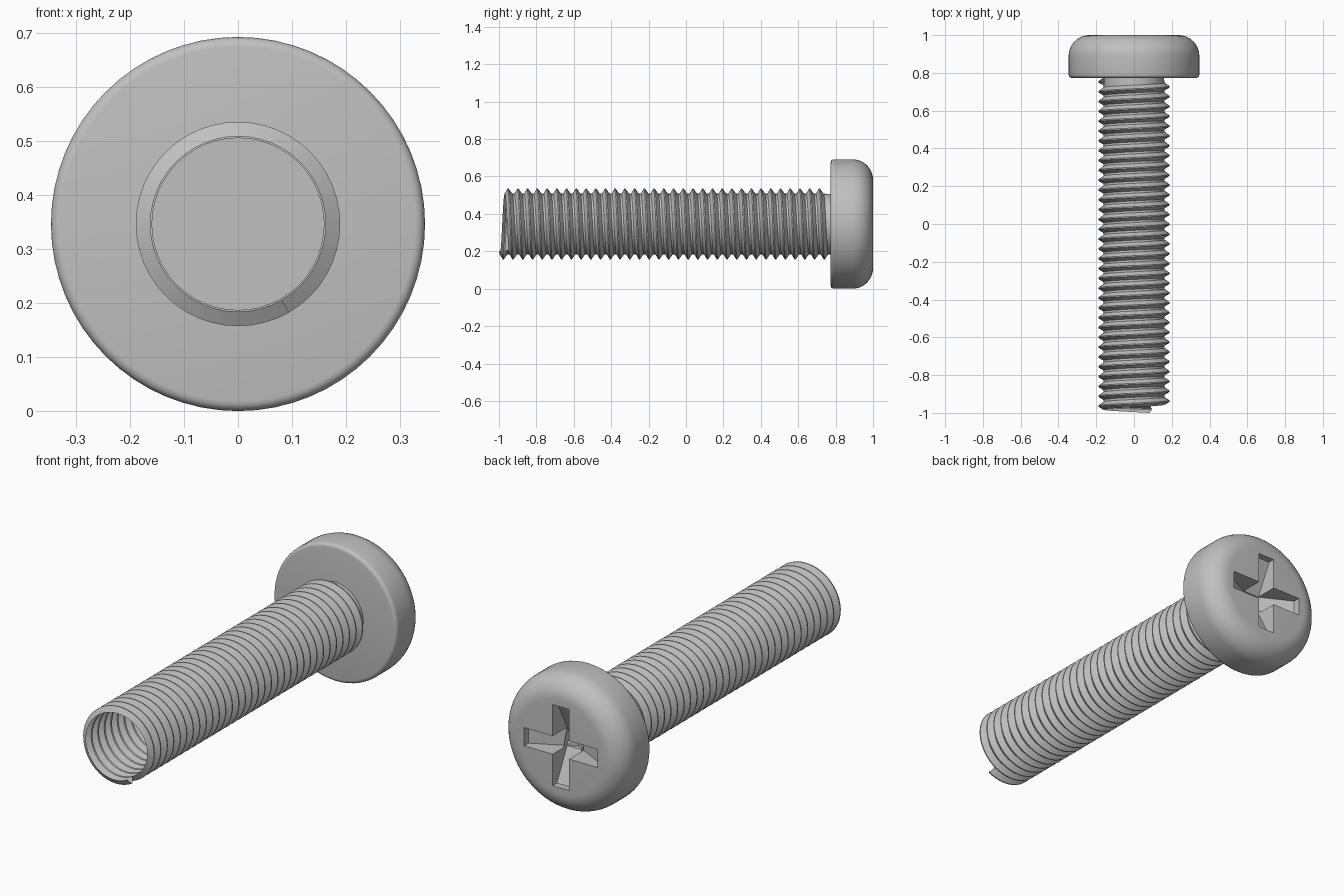
import bpy, bmesh
from math import pi, sin, cos, radians

cube = bpy.data.objects.get("Cube")
if cube:
    bpy.data.objects.remove(cube, do_unlink=True)

AXIS_Z = 0.346      # height of the screw axis
PITCH = 0.052
ROOT, CREST = 0.162, 0.189

steel = bpy.data.materials.new("grey_steel")
steel.use_nodes = True
colour = (0.53, 0.53, 0.53, 1)
steel.diffuse_color = colour
steel.node_tree.nodes["Principled BSDF"].inputs["Base Color"].default_value = colour


def make_object(name, bm):
    mesh = bpy.data.meshes.new(name)
    bm.to_mesh(mesh)
    bm.free()
    mesh.materials.append(steel)
    obj = bpy.data.objects.new(name, mesh)
    bpy.context.collection.objects.link(obj)
    return obj


def select(obj):
    bpy.ops.object.select_all(action='DESELECT')
    obj.select_set(True)
    bpy.context.view_layer.objects.active = obj


def smooth(obj):
    select(obj)
    bpy.ops.object.shade_smooth_by_angle(angle=radians(30))


def lathe(name, profile, steps):
    """Revolve (radius, y) points about the screw axis."""
    bm = bmesh.new()
    verts = [bm.verts.new((r, y, AXIS_Z)) for r, y in profile]
    edges = [bm.edges.new(pair) for pair in zip(verts, verts[1:])]
    bmesh.ops.spin(bm, geom=verts + edges, cent=(0, 0, AXIS_Z), axis=(0, 1, 0),
                   angle=2 * pi, steps=steps)
    bmesh.ops.remove_doubles(bm, verts=bm.verts, dist=1e-5)
    bmesh.ops.recalc_face_normals(bm, faces=bm.faces)
    return make_object(name, bm)


def fillet(r, y, radius, start, end, steps):
    angles = [radians(start + (end - start) * i / steps) for i in range(steps + 1)]
    return [(r + radius * cos(a), y + radius * sin(a)) for a in angles]


def slot_cutter(name, along_x):
    """Slot with a floor that slopes down to the middle."""
    side = [(-0.205, 1.05), (0.205, 1.05), (0.205, 0.965), (0, 0.86), (-0.205, 0.965)]
    half = 0.046
    bm = bmesh.new()

    def place(u, y, w):
        return (u, y, AXIS_Z + w) if along_x else (w, y, AXIS_Z + u)

    face = bm.faces.new([bm.verts.new(place(u, y, -half)) for u, y in side])
    new = bmesh.ops.extrude_face_region(bm, geom=[face])["geom"]
    shift = (0, 0, 2 * half) if along_x else (2 * half, 0, 0)
    bmesh.ops.translate(bm, vec=shift,
                        verts=[v for v in new if isinstance(v, bmesh.types.BMVert)])
    bmesh.ops.recalc_face_normals(bm, faces=bm.faces)
    obj = make_object(name, bm)
    obj.hide_render = True
    return obj


# Pan head: small front fillet, large rounded back
head = lathe("head", [(0, 0.773)] + fillet(0.328, 0.791, 0.018, -90, 0, 4)
             + fillet(0.236, 0.89, 0.11, 0, 90, 10) + [(0, 1.0)], 64)

# Cross recess
for along_x in (True, False):
    cutter = slot_cutter("recess_cutter", along_x)
    mod = head.modifiers.new("recess", 'BOOLEAN')
    mod.operation = 'DIFFERENCE'
    mod.solver = 'EXACT'
    mod.object = cutter
    select(head)
    bpy.ops.object.modifier_apply(modifier=mod.name)
    bpy.data.objects.remove(cutter, do_unlink=True)
smooth(head)

# Solid neck running from the head into the thread
smooth(lathe("neck", [(0, 0.35), (0.16, 0.35), (0.16, 0.78), (0, 0.78)], 48))

# Hollow right-handed thread swept as a helix
section = [(ROOT, 0), (CREST, 0.016), (CREST, 0.022), (ROOT, 0.041), (ROOT, PITCH)]
per_turn = 48
bm = bmesh.new()
rows = []
for i in range(int(33.35 * per_turn) + 1):
    turn = i / per_turn
    a = radians(-60) - 2 * pi * turn
    rows.append([bm.verts.new((r * cos(a), -1 + y + PITCH * turn, AXIS_Z + r * sin(a)))
                 for r, y in section])
for p, q in zip(rows, rows[1:]):
    for j in range(len(section) - 1):
        bm.faces.new((p[j], q[j], q[j + 1], p[j + 1]))
bmesh.ops.remove_doubles(bm, verts=bm.verts, dist=1e-5)
smooth(make_object("thread", bm))
